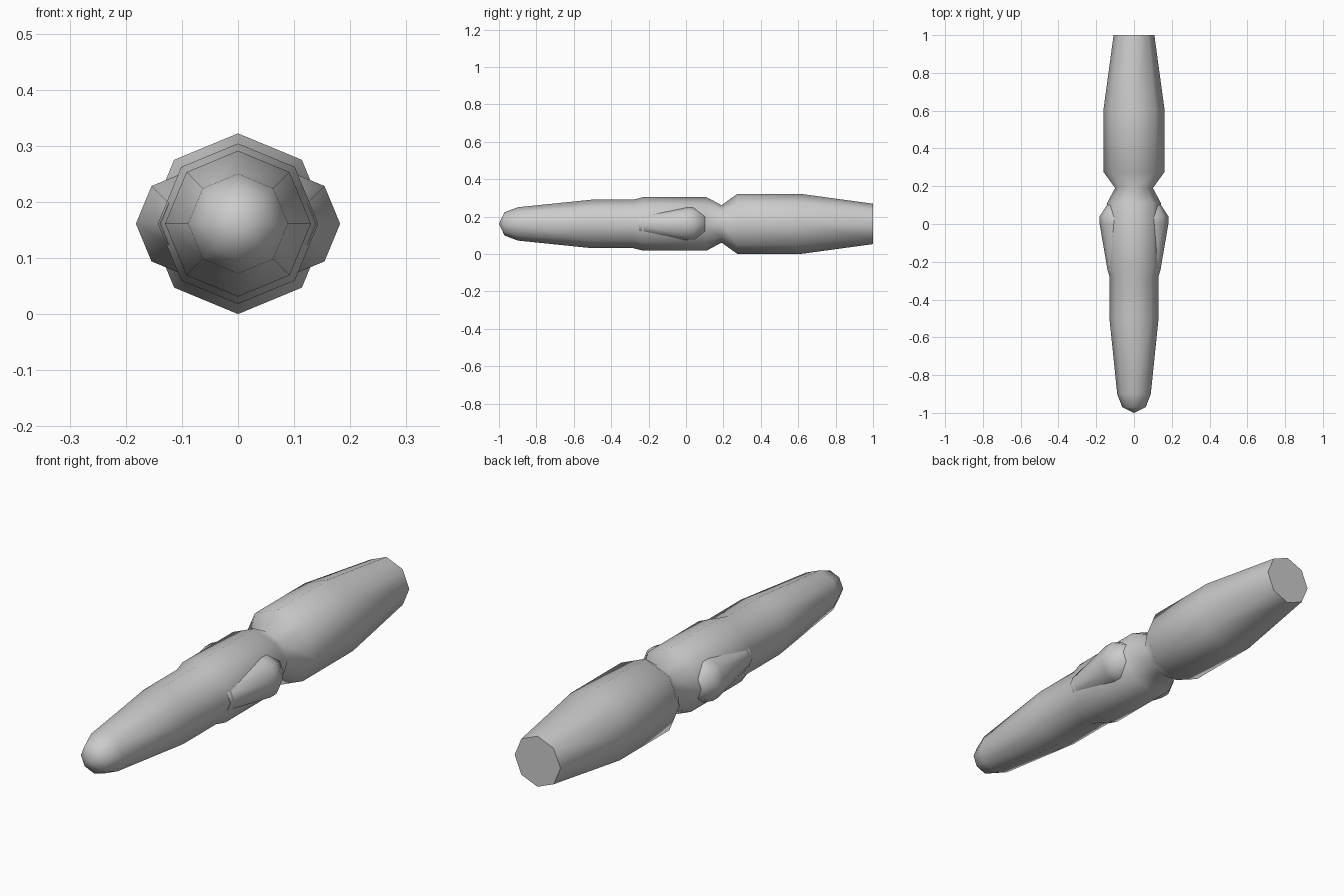
import bpy, bmesh, math

if "Cube" in bpy.data.objects:
    bpy.data.objects.remove(bpy.data.objects["Cube"])

def lathe(name, profile, cx=0.0, cz=0.161, sides=8):
    """Eight-sided tube along y from (y, radius) pairs, with a point up."""
    bm = bmesh.new()
    rings = []
    for y, r in profile:
        if r == 0:
            rings.append([bm.verts.new((cx, y, cz))])
        else:
            rings.append([bm.verts.new((cx + r * math.sin(2 * math.pi * i / sides), y,
                                        cz + r * math.cos(2 * math.pi * i / sides)))
                          for i in range(sides)])
    for a, b in zip(rings, rings[1:]):
        for i in range(sides):
            j = (i + 1) % sides
            quad = [a[i % len(a)], a[j % len(a)], b[j % len(b)], b[i % len(b)]]
            bm.faces.new(list(dict.fromkeys(quad)))
    for ring in (rings[0], rings[-1]):
        if len(ring) > 1:
            bm.faces.new(ring)
    bmesh.ops.recalc_face_normals(bm, faces=bm.faces)
    mesh = bpy.data.meshes.new(name)
    bm.to_mesh(mesh)
    bm.free()
    ob = bpy.data.objects.new(name, mesh)
    bpy.context.collection.objects.link(ob)
    bpy.ops.object.select_all(action='DESELECT')
    ob.select_set(True)
    bpy.context.view_layer.objects.active = ob
    bpy.ops.object.shade_smooth_by_angle(angle=math.radians(60))
    return ob

# Main body: rounded nose, collar, narrow neck, blunt flat tail
lathe("body", [(-1, 0), (-0.97, 0.062), (-0.9, 0.089), (-0.5, 0.13), (-0.28, 0.13),
               (-0.23, 0.143), (0.11, 0.143), (0.19, 0.1), (0.275, 0.161),
               (0.61, 0.161), (1, 0.108)])

# Side bulges, widest just ahead of the neck
for side, label in ((1, "right"), (-1, "left")):
    lathe(label + "_bulge", [(-0.25, 0.052), (0.0, 0.095), (0.04, 0.095), (0.11, 0.05)],
          cx=side * 0.087)
